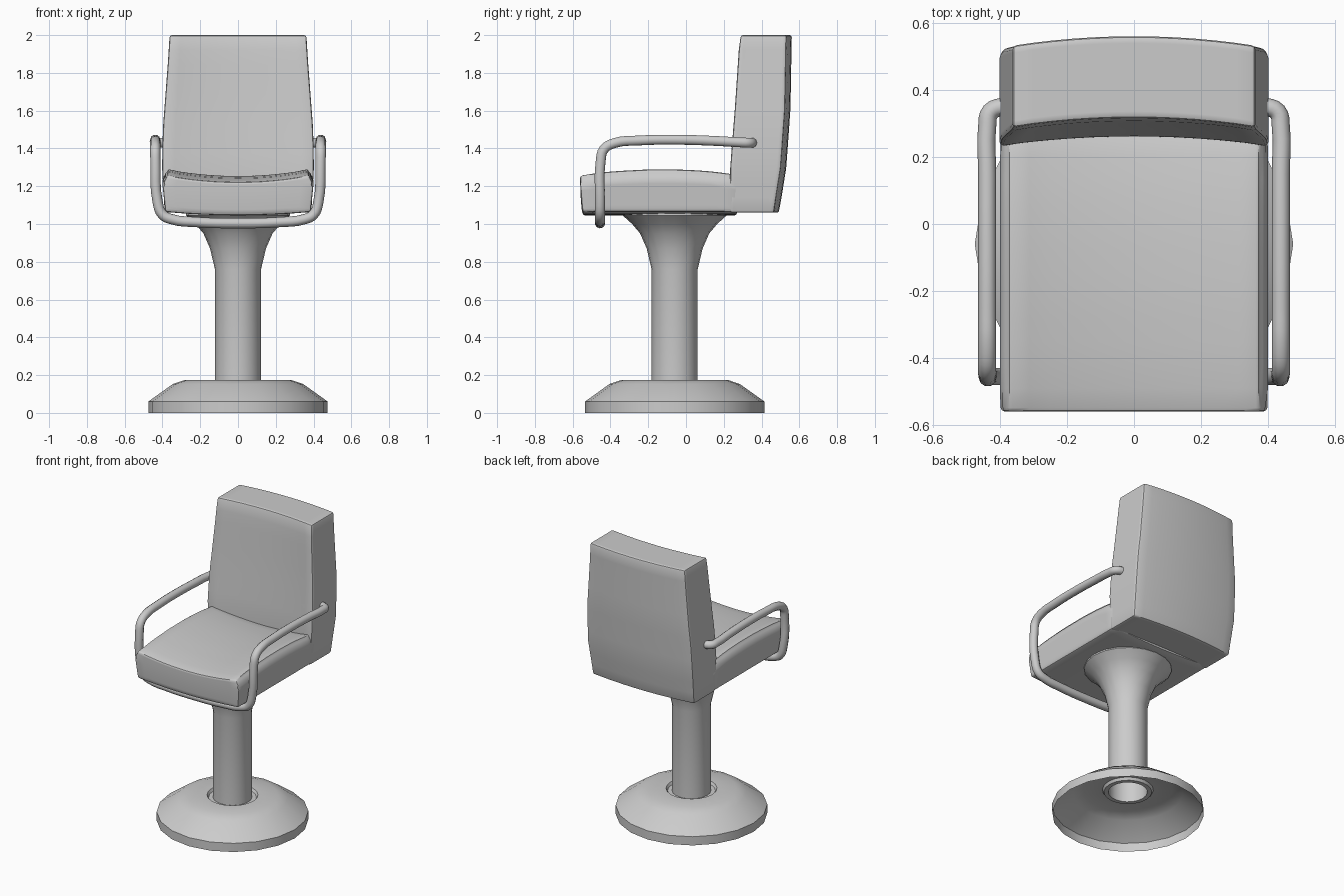
import bpy, bmesh, math

if "Cube" in bpy.data.objects:
    bpy.data.objects.remove(bpy.data.objects["Cube"])


def finish(ob, angle=35):
    bpy.ops.object.select_all(action='DESELECT')
    ob.select_set(True)
    bpy.context.view_layer.objects.active = ob
    bpy.ops.object.shade_smooth_by_angle(angle=math.radians(angle))


def add_mesh(name, bm):
    me = bpy.data.meshes.new(name)
    bm.to_mesh(me)
    bm.free()
    ob = bpy.data.objects.new(name, me)
    bpy.context.collection.objects.link(ob)
    return ob


def lerp(t, pts):
    """Piecewise linear lookup in a list of (t, value)."""
    for (a, va), (b, vb) in zip(pts, pts[1:]):
        if t <= b:
            return va + (vb - va) * (max(t, a) - a) / (b - a)
    return pts[-1][1]


def lathe(name, profile, sides=20, cy=-0.06):
    bm = bmesh.new()
    vs = [bm.verts.new((r, cy, z)) for r, z in profile]
    es = [bm.edges.new(p) for p in zip(vs, vs[1:])]
    bmesh.ops.spin(bm, geom=vs + es, cent=(0, cy, 0), axis=(0, 0, 1),
                   angle=2 * math.pi, steps=sides)
    bmesh.ops.remove_doubles(bm, verts=bm.verts, dist=1e-4)
    bmesh.ops.recalc_face_normals(bm, faces=bm.faces)
    finish(add_mesh(name, bm))


def cushion(name, shape):
    """Subdivided unit box reshaped by shape(u, v, w), with softened edges."""
    bm = bmesh.new()
    bmesh.ops.create_cube(bm, size=2)
    bmesh.ops.subdivide_edges(bm, edges=bm.edges, cuts=11, use_grid_fill=True)
    rim = [e for e in bm.edges if len(e.link_faces) == 2
           and e.calc_face_angle() > 1]
    for v in bm.verts:
        v.co = shape(*v.co)
    bmesh.ops.bevel(bm, geom=rim, offset=0.012, segments=2, profile=0.5,
                    affect='EDGES')
    bmesh.ops.recalc_face_normals(bm, faces=bm.faces)
    finish(add_mesh(name, bm), 40)


# Pedestal: hollow foot and flared column
lathe("base", [(0.475, 0), (0.475, 0.06), (0.345, 0.153), (0.28, 0.175),
               (0.16, 0.175), (0.15, 0.158), (0.122, 0.158)])
lathe("column", [(0.122, 0.158), (0.122, 0.76), (0.148, 0.87), (0.183, 0.95),
                 (0.225, 1.0), (0.275, 1.045), (0.275, 1.07)])


# Seat: crowned front to back, sagging across its width
def seat_shape(u, v, w):
    y = lerp(v, [(-1, -0.56), (1, 0.27)])
    top = lerp(y, [(-0.56, 1.258), (-0.4, 1.278), (-0.22, 1.288),
                   (-0.05, 1.289), (0.1, 1.282), (0.27, 1.262)])
    sag = 1 - u * u
    top -= 0.035 * sag
    low = 1.064 - 0.018 * sag
    t = (w + 1) / 2
    y += 0.012 * max(0, -v) ** 6 * (1 - t) ** 2
    return (u * lerp(t, [(0, 0.385), (0.75, 0.40), (1, 0.375)]), y,
            low + (top - low) * t)


# Backrest: tapered, hollow front and rounded rear
def back_shape(u, v, w):
    z = 1.53 + 0.47 * w
    half = lerp(z, [(1.06, 0.388), (1.3, 0.402), (1.5, 0.398),
                    (1.87, 0.37), (2, 0.362)])
    front = lerp(z, [(1.06, 0.232), (1.3, 0.234), (1.63, 0.26),
                     (1.93, 0.28), (2, 0.288)])
    rear = lerp(z, [(1.06, 0.465), (1.3, 0.503), (1.61, 0.525), (2, 0.532)])
    bow = 1 - u * u
    front += bow * 0.028
    rear += bow * 0.028
    t = (v + 1) / 2
    return (u * half, front + (rear - front) * t, z)


cushion("seat", seat_shape)
cushion("backrest", back_shape)

# Arm rail: one bent tube running under the seat front and up both sides
half = [(0.22, -0.455, 1.01), (0.35, -0.455, 1.025), (0.40, -0.455, 1.05),
        (0.426, -0.455, 1.12), (0.437, -0.452, 1.33), (0.438, -0.435, 1.395),
        (0.438, -0.38, 1.428), (0.438, -0.25, 1.442), (0.438, -0.05, 1.446),
        (0.438, 0.15, 1.44), (0.438, 0.29, 1.432), (0.428, 0.335, 1.43),
        (0.385, 0.352, 1.43)]
path = [(-x, y, z) for x, y, z in reversed(half)] + [(0, -0.455, 1.004)] + half
cu = bpy.data.curves.new("arm_rail", 'CURVE')
cu.dimensions = '3D'
cu.bevel_depth = 0.027
cu.bevel_resolution = 3
cu.resolution_u = 4
cu.use_fill_caps = True
sp = cu.splines.new('BEZIER')
sp.bezier_points.add(len(path) - 1)
for bp, co in zip(sp.bezier_points, path):
    bp.co = co
    bp.handle_left_type = bp.handle_right_type = 'AUTO'
rail = bpy.data.objects.new("arm_rail", cu)
bpy.context.collection.objects.link(rail)
bpy.ops.object.select_all(action='DESELECT')
rail.select_set(True)
bpy.context.view_layer.objects.active = rail
bpy.ops.object.convert(target='MESH')
finish(bpy.context.view_layer.objects.active, 50)
